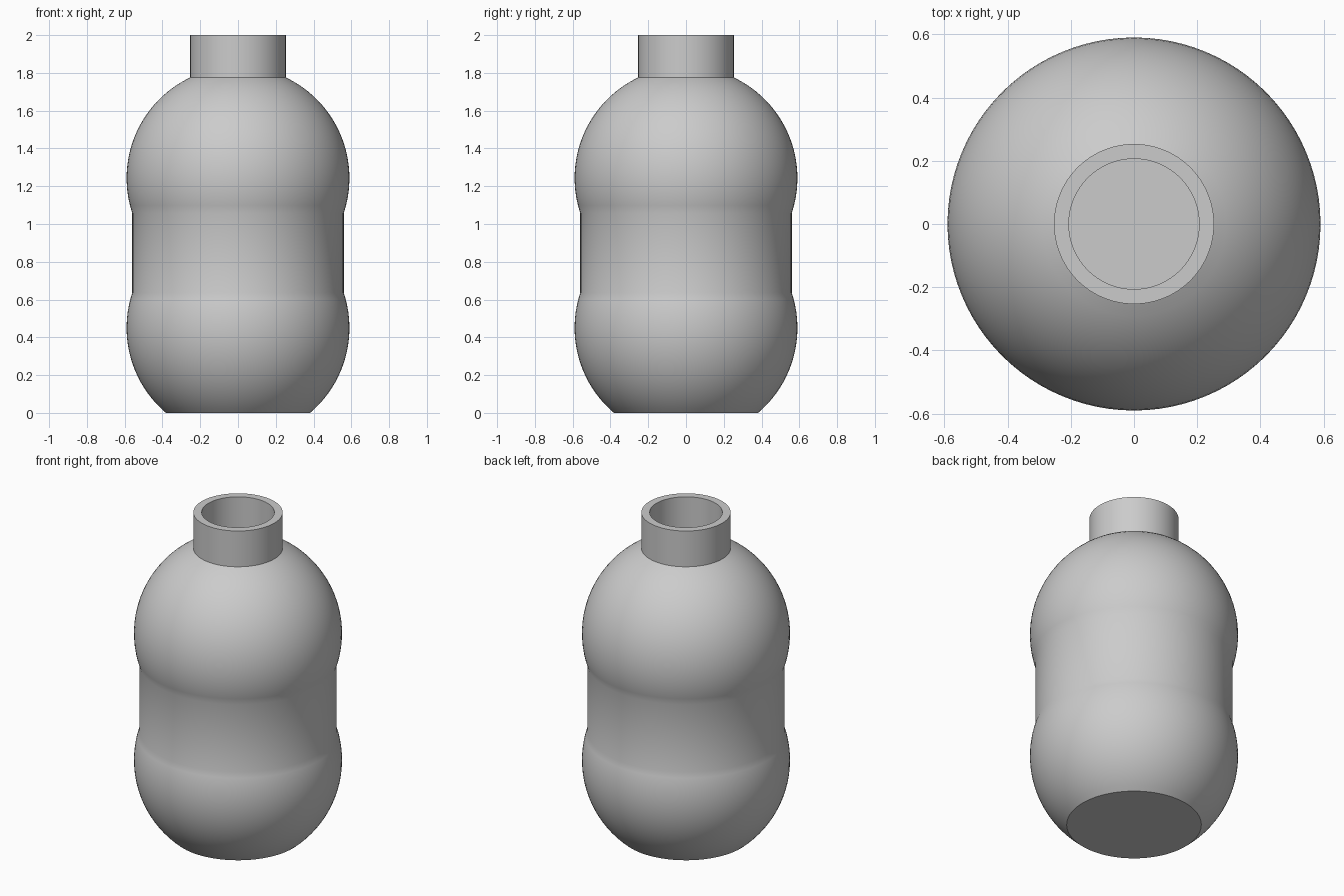
import bpy, bmesh
from math import sqrt, asin, sin, cos, pi, tau

SEGMENTS = 96
WALL = 0.047
LOW_Z, HIGH_Z = 0.45, 1.243      # centres of the two bulbs
BULB_R, WAIST_R, NECK_R = 0.59, 0.56, 0.253

if "Cube" in bpy.data.objects:
    bpy.data.objects.remove(bpy.data.objects["Cube"], do_unlink=True)

grey = bpy.data.materials.new("plain grey")
grey.use_nodes = True
grey.diffuse_color = (0.6, 0.6, 0.6, 1)
grey.node_tree.nodes["Principled BSDF"].inputs["Base Color"].default_value = grey.diffuse_color


def arc(radius, centre_z, start, end, steps=20):
    """Points (r, z) along a bulb between two angles from the equator."""
    angles = [start + (end - start) * i / steps for i in range(steps + 1)]
    return [(radius * cos(a), centre_z + radius * sin(a)) for a in angles]


def skin(inset, floor_z):
    """Bottle outline from floor to lip, shrunk by the wall thickness."""
    bulb, waist, neck = BULB_R - inset, WAIST_R - inset, NECK_R - inset
    meet = asin(sqrt(bulb**2 - waist**2) / bulb)
    top = asin(sqrt(bulb**2 - neck**2) / bulb)
    bottom = asin((floor_z - LOW_Z) / bulb)
    return ([(0, floor_z)]
            + arc(bulb, LOW_Z, bottom, meet)
            + arc(bulb, HIGH_Z, -meet, top)
            + [(neck, 2.0)])


# Hollow bottle: outer skin up, over the lip, inner skin back down
profile = skin(0, 0) + skin(WALL, WALL)[::-1]
bm = bmesh.new()
verts = [bm.verts.new((r, 0, z)) for r, z in profile]
edges = [bm.edges.new(pair) for pair in zip(verts, verts[1:])]
bmesh.ops.spin(bm, geom=verts + edges, axis=(0, 0, 1), cent=(0, 0, 0),
               angle=tau, steps=SEGMENTS, use_merge=True)
bmesh.ops.remove_doubles(bm, verts=bm.verts, dist=0.0001)
bmesh.ops.recalc_face_normals(bm, faces=bm.faces)

mesh = bpy.data.meshes.new("bottle")
bm.to_mesh(mesh)
bm.free()
mesh.materials.append(grey)
bottle = bpy.data.objects.new("bottle", mesh)
bpy.context.collection.objects.link(bottle)

# Smooth shading with crisp lip, neck and base edges
bpy.ops.object.select_all(action="DESELECT")
bottle.select_set(True)
bpy.context.view_layer.objects.active = bottle
bpy.ops.object.shade_smooth_by_angle(angle=pi / 6)
